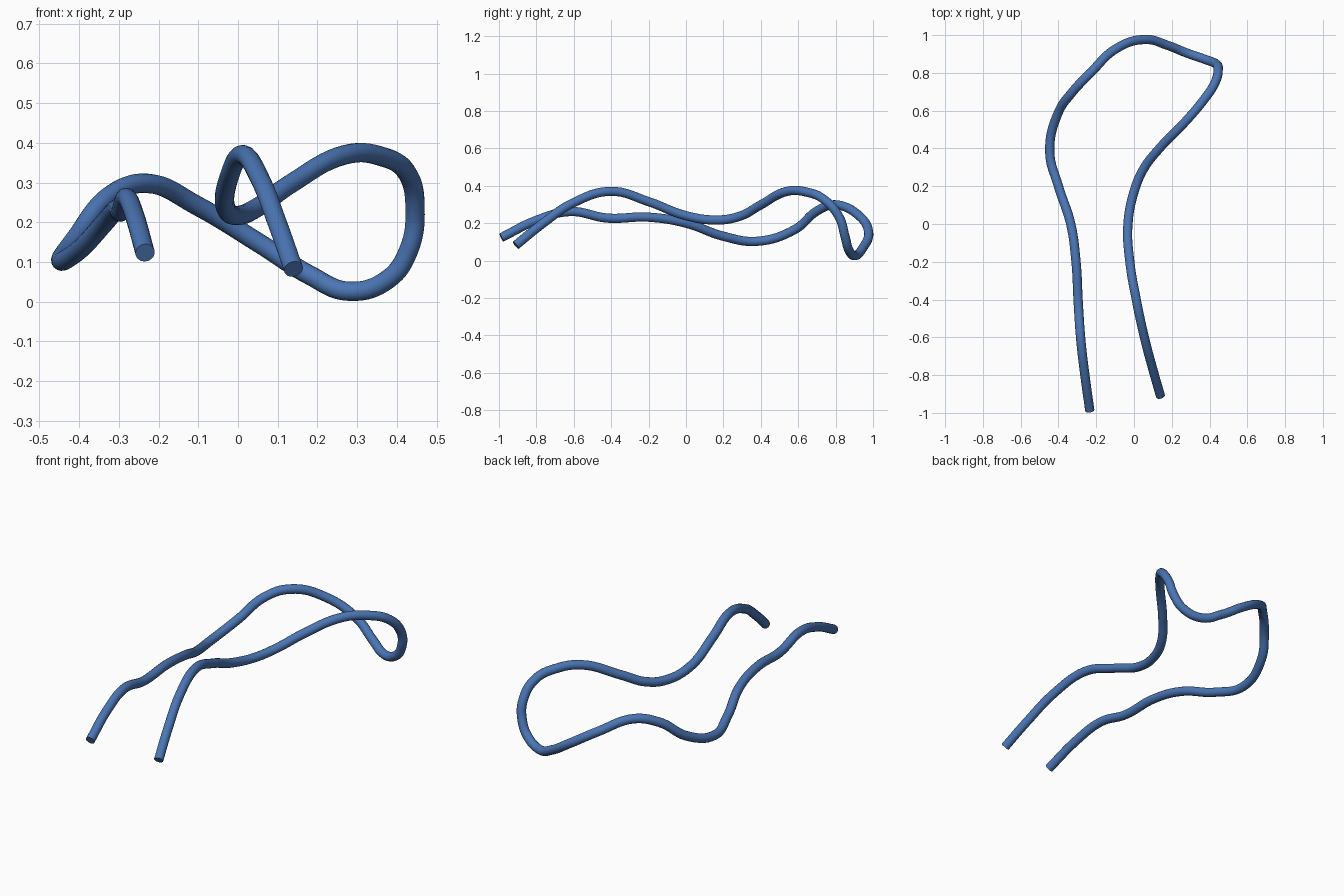
import bpy

cube = bpy.data.objects.get("Cube")
if cube:
    bpy.data.objects.remove(cube, do_unlink=True)

RADIUS = 0.0245

# Blue material
blue = bpy.data.materials.new("blue")
blue.use_nodes = True
colour = (0.07, 0.18, 0.46, 1)
blue.diffuse_color = colour
blue.node_tree.nodes["Principled BSDF"].inputs["Base Color"].default_value = colour

# Centre line: right strand, rear loop, left strand
right_strand = [
    (-.234, -.987, .123), (-.26, -.8, .215), (-.281, -.62, .262),
    (-.295, -.42, .227), (-.307, -.2, .232), (-.335, 0, .2),
    (-.40, .2, .13), (-.446, .38, .103),
]
rear_loop = [
    (-.405, .58, .165), (-.325, .7, .265), (-.23, .80, .298), (-.1, .925, .24),
    (.06, .977, .143), (.18, .945, .067), (.28, .905, .026), (.38, .87, .058),
    (.43, .85, .13), (.446, .82, .23), (.425, .74, .325), (.36, .645, .366),
    (.27, .54, .37),
]
left_strand = [
    (.13, .395, .295), (.05, .29, .238), (0, .17, .217), (-.032, 0, .24),
    (-.022, -.2, .315), (.012, -.4, .37), (.055, -.6, .31),
    (.1, -.77, .195), (.14, -.91, .082),
]
path = right_strand + rear_loop + left_strand

# Round tube swept along the centre line
curve = bpy.data.curves.new("bent_tube", "CURVE")
curve.dimensions = "3D"
curve.resolution_u = 8
curve.bevel_depth = RADIUS
curve.bevel_resolution = 6
curve.use_fill_caps = True
spline = curve.splines.new("BEZIER")
spline.bezier_points.add(len(path) - 1)
for point, co in zip(spline.bezier_points, path):
    point.co = co
    point.handle_left_type = point.handle_right_type = "AUTO"
curve.materials.append(blue)

tube = bpy.data.objects.new("bent_tube", curve)
bpy.context.collection.objects.link(tube)
bpy.ops.object.select_all(action="DESELECT")
tube.select_set(True)
bpy.context.view_layer.objects.active = tube
bpy.ops.object.convert(target="MESH")
bpy.ops.object.shade_smooth_by_angle()
